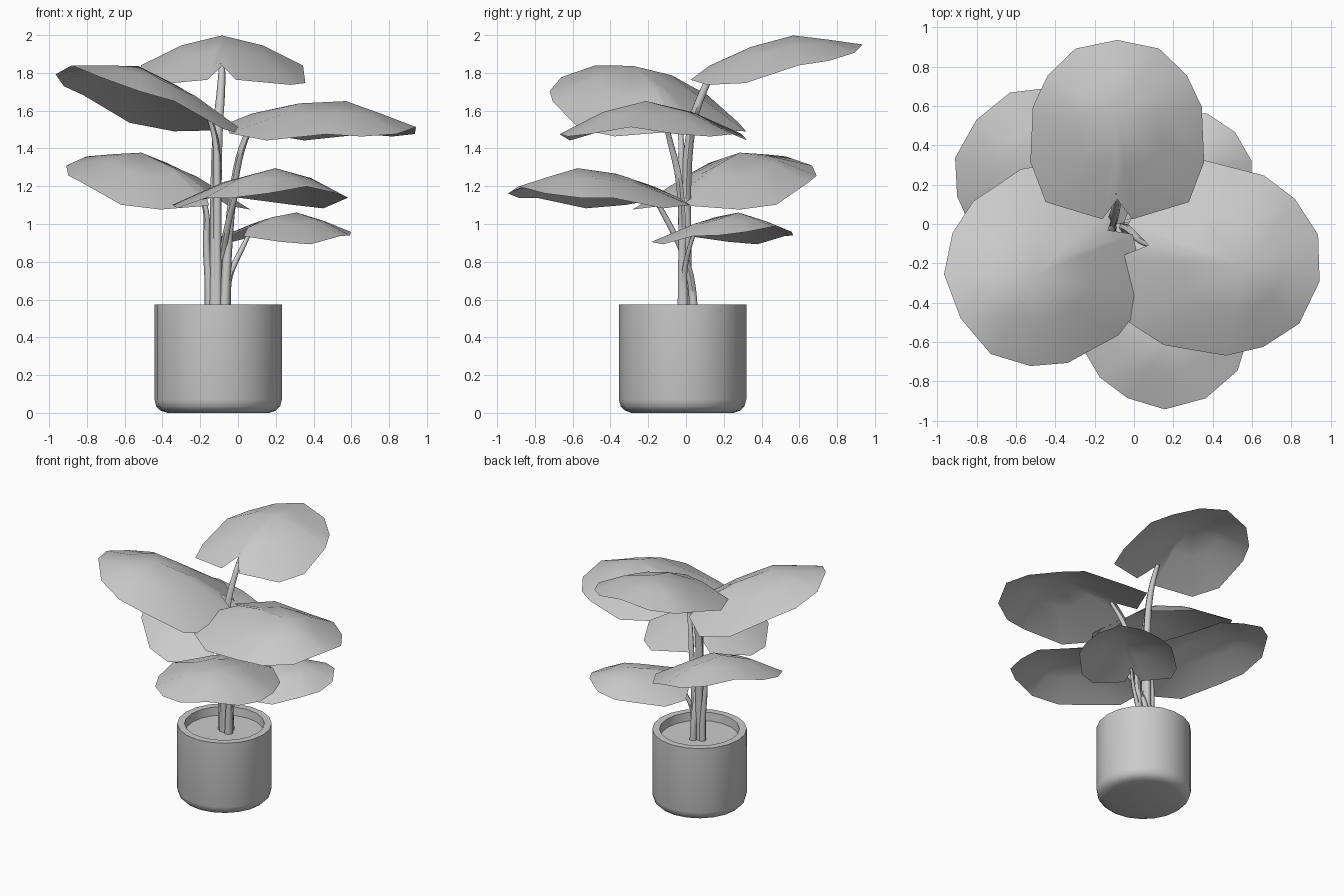
import bpy, bmesh, math
from mathutils import Vector, Matrix

if "Cube" in bpy.data.objects:
    bpy.data.objects.remove(bpy.data.objects["Cube"])

CX, CY = -0.105, -0.018
SOIL_Z = 0.51


def shade(ob, angle):
    bpy.ops.object.select_all(action='DESELECT')
    ob.select_set(True)
    bpy.context.view_layer.objects.active = ob
    bpy.ops.object.shade_smooth_by_angle(angle=math.radians(angle))


def finish(bm, name, angle=40):
    me = bpy.data.meshes.new(name)
    bm.to_mesh(me)
    bm.free()
    ob = bpy.data.objects.new(name, me)
    bpy.context.collection.objects.link(ob)
    shade(ob, angle)
    return ob


def lathe(name, profile, steps):
    bm = bmesh.new()
    vs = [bm.verts.new((r, 0, z)) for r, z in profile]
    edges = [bm.edges.new(p) for p in zip(vs, vs[1:])]
    bmesh.ops.spin(bm, geom=vs + edges, cent=(0, 0, 0), axis=(0, 0, 1),
                   angle=math.tau, steps=steps)
    bmesh.ops.remove_doubles(bm, verts=bm.verts, dist=0.0005)
    bmesh.ops.recalc_face_normals(bm, faces=bm.faces)
    ob = finish(bm, name)
    ob.location = (CX, CY, 0)
    return ob


# Pot with rounded foot and shallow hollow closed by the soil level
lathe("pot", [(0, 0), (0.27, 0), (0.305, 0.012), (0.328, 0.035), (0.337, 0.07),
              (0.337, 0.575), (0.285, 0.575), (0.28, SOIL_Z), (0, SOIL_Z)], 20)

# Right half of the leaf outline, from notch to tip: (across, along)
HALF = [(0.075, -0.08), (0.36, 0.0), (0.437, 0.2), (0.425, 0.49),
        (0.35, 0.65), (0.21, 0.79)]
OUTLINE = ([(0, 0.03)] + HALF + [(0.0, 0.84)] + [(-u, v) for u, v in reversed(HALF)])
MID = (0.0, 0.49)
# Midrib height along the leaf: (along, up)
RIDGE = [(-0.08, -0.015), (0.02, 0.03), (0.25, 0.09), (0.5, 0.112), (0.84, 0.0)]


def height(u, v):
    ridge = RIDGE[-1][1]
    for (a, za), (b, zb) in zip(RIDGE, RIDGE[1:]):
        if v <= b:
            ridge = za + (zb - za) * (v - a) / (b - a)
            break
    droop = abs(u) * (0.12 + 0.6 * abs(u))
    return ridge - droop * min(1.0, 0.7 + 1.5 * v)


def leaf(name, base, heading, slope, scale, roll=0):
    m = (Matrix.Translation(base)
         @ Matrix.Rotation(math.radians(heading - 90), 4, 'Z')
         @ Matrix.Rotation(math.atan(slope), 4, 'X')
         @ Matrix.Rotation(math.radians(roll), 4, 'Y')
         @ Matrix.Scale(scale, 4))
    bm = bmesh.new()
    rings = []
    for f in (1.0, 0.5):
        ring = []
        for u, v in OUTLINE:
            p = (u * f, MID[1] + (v - MID[1]) * f)
            ring.append(bm.verts.new(m @ Vector((*p, height(*p)))))
        rings.append(ring)
    centre = bm.verts.new(m @ Vector((*MID, height(*MID))))
    n = len(OUTLINE)
    for i in range(n):
        j = (i + 1) % n
        for a, b in zip(rings, rings[1:]):
            bm.faces.new((a[i], a[j], b[j], b[i]))
        bm.faces.new((rings[-1][i], rings[-1][j], centre))
    finish(bm, name, 60)
    return m @ Vector((0, 0.07, height(0, 0.07) - 0.012))


def stem(name, points, radius):
    cu = bpy.data.curves.new(name, 'CURVE')
    cu.dimensions = '3D'
    cu.bevel_depth = radius
    cu.bevel_resolution = 1
    cu.use_fill_caps = True
    sp = cu.splines.new('NURBS')
    last = len(points) - 1
    sp.points.add(last)
    for i, p in enumerate(points):
        sp.points[i].co = (*p, 1)
        sp.points[i].radius = 1.1 - 0.65 * i / last
    sp.order_u = 3
    sp.use_endpoint_u = True
    sp.resolution_u = 4
    ob = bpy.data.objects.new(name, cu)
    bpy.context.collection.objects.link(ob)
    bpy.ops.object.select_all(action='DESELECT')
    ob.select_set(True)
    bpy.context.view_layer.objects.active = ob
    bpy.ops.object.convert(target='MESH')
    shade(bpy.context.view_layer.objects.active, 60)


# name, leaf base, heading, slope, scale, roll, stem foot (x, y), stem bend, radius
PLANT = [
    ("top", (-0.085, 0.10, 1.80), 90, 0.18, 1.01, 0, (-0.12, 0.0), (-0.115, 0.0, 1.45), 0.036),
    ("left_high", (-0.115, -0.02, 1.545), 211, 0.33, 1.12, -2, (-0.11, -0.01), (-0.11, -0.03, 1.25), 0.027),
    ("right_high", (0.04, -0.10, 1.55), -12, -0.04, 1.1, 0, (-0.07, -0.02), (-0.03, -0.02, 1.2), 0.027),
    ("back_left", (-0.16, -0.01, 1.14), 140, 0.26, 1.03, 0, (-0.15, 0.01), (-0.17, 0.0, 0.9), 0.025),
    ("front_low", (-0.03, -0.145, 1.165), -62, 0.04, 1.0, 0, (-0.09, 0.04), (-0.085, -0.01, 0.85), 0.025),
    ("back_right_low", (0.035, 0.02, 0.955), 43, 0.05, 0.78, 0, (-0.06, -0.01), (-0.04, -0.01, 0.75), 0.021),
]

# Leaves, each carried by a tapering curved stem rising from the soil
for name, base, heading, slope, scale, roll, foot, bend, radius in PLANT:
    tip = leaf(name + "_leaf", base, heading, slope, scale, roll)
    low = Vector((*foot, SOIL_Z - 0.01))
    mid = Vector((*foot, 0.66))
    stem(name + "_stem", [low, mid, Vector(bend), Vector(base) - Vector((0, 0, 0.06)), tip], radius)
